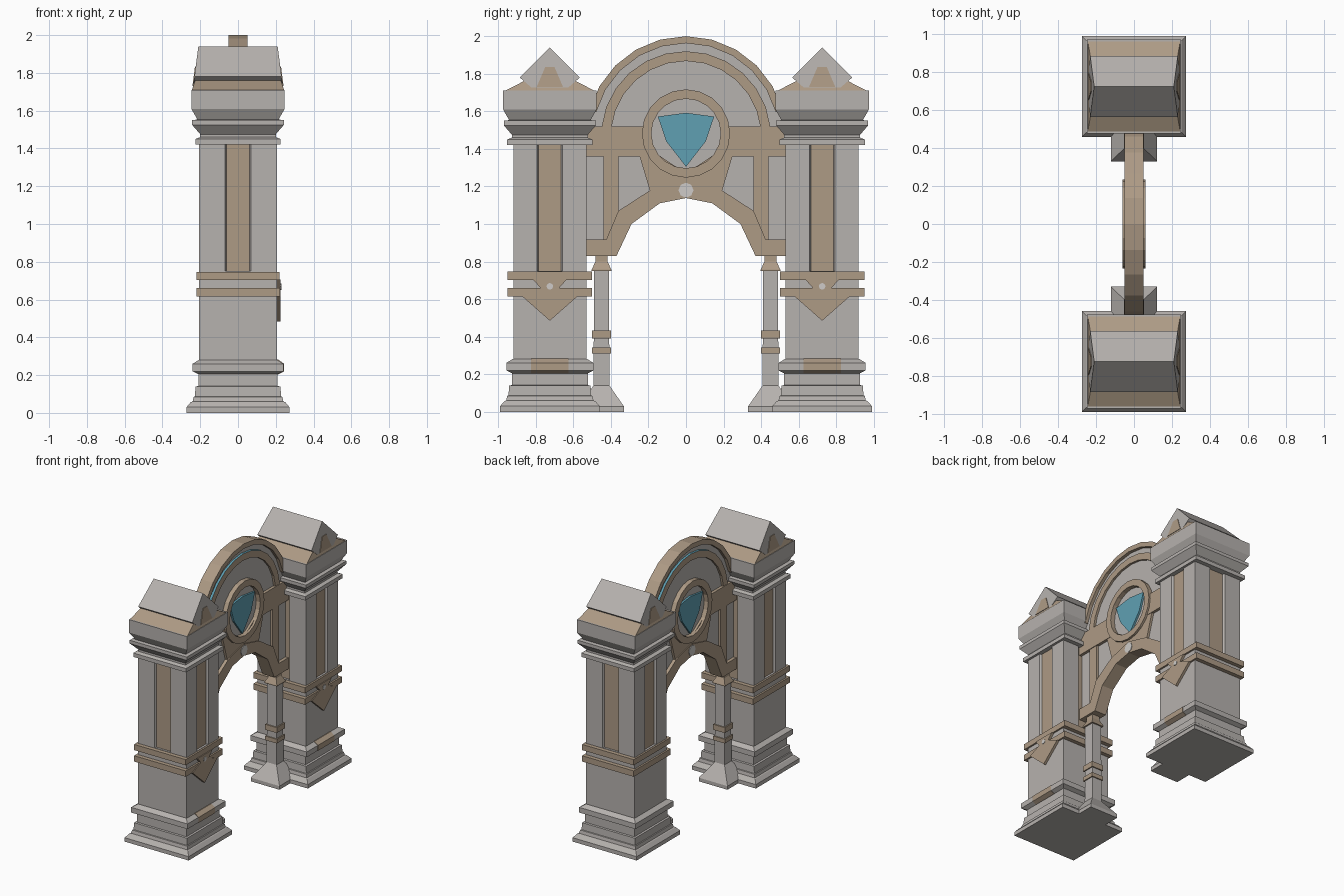
import bpy, bmesh, math

if "Cube" in bpy.data.objects:
    bpy.data.objects.remove(bpy.data.objects["Cube"])


def material(name, rgb):
    m = bpy.data.materials.new(name)
    m.diffuse_color = (*rgb, 1)
    m.use_nodes = True
    m.node_tree.nodes["Principled BSDF"].inputs["Base Color"].default_value = m.diffuse_color
    return m


STONE = material("grey stone", (0.47, 0.445, 0.425))
TAN = material("tan trim", (0.42, 0.325, 0.235))
TEAL = material("teal glass", (0.115, 0.35, 0.45))
PALE = material("pale stud", (0.62, 0.60, 0.58))


def finish(name, bm, *mats):
    bmesh.ops.recalc_face_normals(bm, faces=bm.faces)
    me = bpy.data.meshes.new(name)
    bm.to_mesh(me)
    bm.free()
    ob = bpy.data.objects.new(name, me)
    for m in mats:
        me.materials.append(m)
    bpy.context.collection.objects.link(ob)
    return ob


def skin(bm, rings):
    """Join equal-length point rings and close both ends."""
    vs = [[bm.verts.new(p) for p in r] for r in rings]
    n = len(vs[0])
    for a, b in zip(vs, vs[1:]):
        for i in range(n):
            bm.faces.new((a[i], a[(i + 1) % n], b[(i + 1) % n], b[i]))
    bm.faces.new(vs[0][::-1])
    bm.faces.new(vs[-1])


def loft(name, cy, levels, mat):
    """Rectangular stack: levels of (z, half x, half y)."""
    bm = bmesh.new()
    skin(bm, [[(-a, cy - b, z), (a, cy - b, z), (a, cy + b, z), (-a, cy + b, z)]
              for z, a, b in levels])
    return finish(name, bm, mat)


def prism(name, pts, x0, x1, mat, cy=0):
    """Outline in y,z extruded along x."""
    bm = bmesh.new()
    skin(bm, [[(x, cy + y, z) for y, z in pts] for x in (x0, x1)])
    return finish(name, bm, mat)


def arc(cz, r, a0, a1, n):
    """Arc points, angle in degrees from straight up."""
    return [(r * math.sin(t), cz + r * math.cos(t)) for t in
            (math.radians(a0 + (a1 - a0) * i / n) for i in range(n + 1))]


def arc_ring(name, cz, r0, r1, hx, a, n, rim=None):
    bm = bmesh.new()
    secs = [[(-hx, *i), (hx, *i), (hx, *o), (-hx, *o)]
            for i, o in zip(arc(cz, r0, -a, a, n), arc(cz, r1, -a, a, n))]
    skin(bm, secs)
    if a == 180:  # full circle: drop the end caps and weld
        bm.faces.ensure_lookup_table()
        bmesh.ops.delete(bm, geom=bm.faces[-2:], context='FACES_ONLY')
        bmesh.ops.remove_doubles(bm, verts=bm.verts, dist=1e-4)
    if rim:  # outer edge gets its own colour
        for f in bm.faces:
            if all(math.hypot(v.co.y, v.co.z - cz) > (r0 + r1) / 2 for v in f.verts):
                f.material_index = 1
    return finish(name, bm, TAN, rim or TAN)


def mirrored(half):
    """Complete an outline that runs from the centre to negative y."""
    return half + [(-y, z) for y, z in reversed(half) if y]


def fluted_shaft(cy, hx, hy, z0, z1):
    """Shaft with a sunk tan strip down each side."""
    w, d = 0.068, 0.016
    sec = []
    for k in range(4):
        h, s = (hx, hy) if k % 2 == 0 else (hy, hx)
        for u, v in ((h, -s), (h, -w), (h - d, -w + .008), (h - d, w - .008), (h, w)):
            for _ in range(k):
                u, v = -v, u
            sec.append((u, cy + v))
    bm = bmesh.new()
    skin(bm, [[(x, y, z) for x, y in sec] for z in (z0, z1)])
    for f in bm.faces:
        c = f.calc_center_median()
        if len(f.verts) == 4 and (abs(c.x) < .001 or abs(c.y - cy) < .001):
            f.material_index = 1
    return finish("fluted_shaft", bm, STONE, TAN)


for s in (-1, 1):
    cy = s * 0.725
    # stepped base and lower shaft
    loft("pillar_base", cy, [(z, h, h - .008) for z, h in (
        (0, .273), (.03, .273), (.057, .25), (.06, .24), (.085, .235), (.087, .228),
        (.14, .225), (.142, .21), (.205, .21), (.22, .24), (.26, .24), (.28, .208))], STONE)
    loft("lower_shaft", cy, [(.27, .207, .194), (.75, .207, .194)], STONE)
    fluted_shaft(cy, .207, .194, .74, 1.43)
    for z0, z1 in ((.615, .66), (.703, .747)):
        loft("shaft_band", cy, [(z0, .22, .225), (z1, .22, .225)], TAN)
    # moulded cap
    loft("pillar_cap", cy, [(z, h, h + .002) for z, h in (
        (1.42, .225), (1.45, .225), (1.46, .2), (1.475, .2), (1.525, .243), (1.55, .243),
        (1.553, .215), (1.61, .247), (1.71, .247))], STONE)
    loft("cap_slope", cy, [(1.705, .245, .247), (1.765, .225, .13)], TAN)
    # gabled roof block with flared ends
    bm = bmesh.new()
    gable = [(0, 1.94), (-.16, 1.78), (-.09, 1.72), (.09, 1.72), (.16, 1.78)]
    skin(bm, [[(k * (.21 + (1.94 - z) * .13), cy + y, z) for y, z in gable] for k in (-1, 1)])
    finish("gable_roof", bm, STONE)
    for k in (-1, 1):
        bm = bmesh.new()
        tri = [(-.07, 1.73), (.07, 1.73), (.025, 1.835), (-.025, 1.835)]
        skin(bm, [[(k * (.21 + (1.94 - z) * .13 + e), cy + y, z) for y, z in tri]
                  for e in (-.01, .004)])
        finish("gable_panel", bm, TAN)
    # emblem and base patch on the +x face only
    prism("emblem", [(-.15, .617), (0, .485), (.15, .617), (.05, .66), (.09, .705),
                     (-.09, .705), (-.05, .66)], .2, .226, TAN, cy)
    prism("emblem_stud", arc(.668, .018, 0, 315, 7), .22, .229, PALE, cy)
    bm = bmesh.new()
    patch = [(.2, .204), (.214, .204), (.243, .219), (.243, .261), (.212, .283), (.2, .283)]
    skin(bm, [[(x, cy + y, z) for x, z in patch] for y in (-.1, .1)])
    finish("base_patch", bm, TAN)
    # slender inner column
    c2 = s * 0.45
    loft("small_column", c2, [(0, .122, .12), (.028, .122, .12), (.14, .042, .042),
                              (.76, .04, .04)], STONE)
    for z0, z1 in ((.31, .342), (.39, .432)):
        loft("small_column_band", c2, [(z0, .05, .05), (z1, .05, .05)], TAN)
    loft("small_column_cap", c2, [(.75, .052, .052), (.758, .052, .052), (.80, .032, .032),
                                  (.84, .032, .032)], TAN)
    # beam and upright strip
    prism("cross_beam", [(s * y, z) for y, z in
          ((.2, 1.36), (.55, 1.36), (.55, 1.52), (.2, 1.52))], -.047, .047, TAN)
    prism("upright_strip", [(s * y, z) for y, z in
          ((.36, 1.03), (.36, 1.37), (.44, 1.37), (.44, .9), (.42, .9))], -.042, .042, TAN)

# recessed wall slab
low = [(0, 1.18), (-.16, 1.14), (-.32, 1.03), (-.4, .87), (-.54, .87), (-.54, 1.55)]
left = low + arc(1.468, .51, -72, 0, 5)
prism("arch_wall", left + [(-y, z) for y, z in reversed(left[1:-1])], -.025, .025, STONE)

# lower arch band, drawn as one closed outline
under = [(0, 1.138), (-.14, 1.11), (-.29, 1.0), (-.37, .83), (-.54, .83)]
over = [(-.54, .917), (-.425, .917), (-.36, 1.07), (-.19, 1.18), (0, 1.23)]
half = under + over
prism("lower_arch", half + [(-y, z) for y, z in reversed(half[1:-1])], -.05, .05, TAN)
prism("arch_bracket", mirrored([(0, 1.2), (-.19, 1.17), (-.25, 1.37)])[:3]
      + [(-.15, 1.37), (0, 1.27), (.15, 1.37), (.25, 1.37), (.19, 1.17)], -.043, .043, TAN)

# curved hoods over the wall, the inner one with a teal outer edge
arc_ring("outer_hood", 1.468, .495, .532, .05, 75, 10)
arc_ring("inner_hood", 1.468, .40, .452, .042, 84, 12, TEAL)

# round window frame with glass shield, keystone studs
arc_ring("window_frame", 1.482, .185, .235, .06, 180, 20)
shield = mirrored([(0, 1.592), (-.15, 1.572), (-.105, 1.44), (0, 1.305)])
shield = [(0, 1.592), (-.15, 1.572), (-.105, 1.44), (0, 1.305), (.105, 1.44), (.15, 1.572)]
prism("glass_shield", shield, -.04, .04, TEAL)
prism("keystone_stud", arc(1.18, .04, 0, 315, 7), -.054, .054, PALE)
